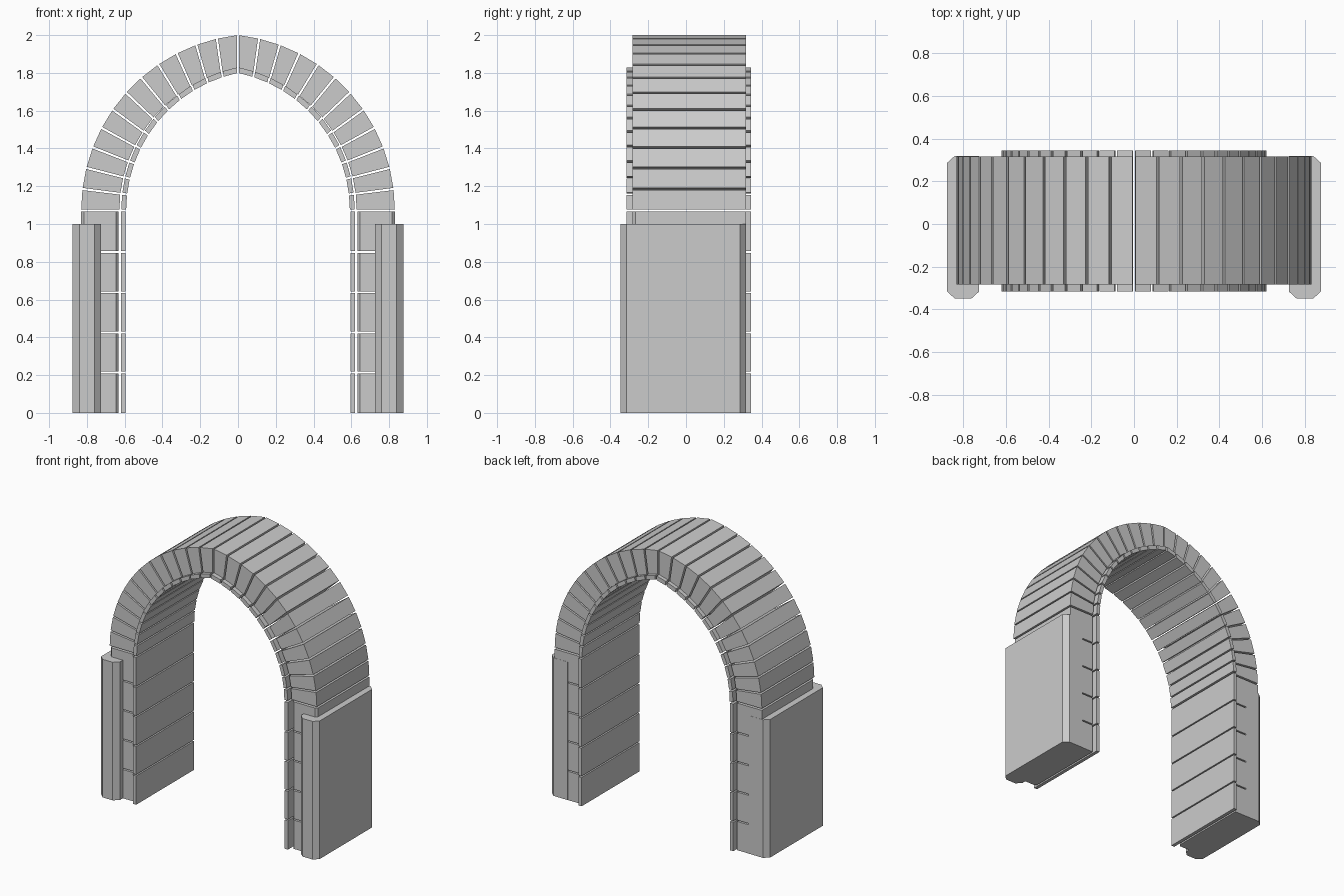
import bpy
import math

if "Cube" in bpy.data.objects:
    bpy.data.objects.remove(bpy.data.objects["Cube"])

SPRING = 1.072      # height where the arch starts
N = 12              # voussoirs per half
GAP = 0.006         # half width of each joint
COURSES = 5
PILLAR_TOP = 1.065
MAIN_Y = (-0.283, 0.317)
LINING_Y = (-0.315, 0.345)


def mesh_object(name, prisms):
    """Each prism is (bottom ring, top ring); mirrored to the left side."""
    verts, faces = [], []
    for a, b in prisms:
        o, n = len(verts), len(a)
        verts += a + b
        faces.append([o + i for i in reversed(range(n))])
        faces.append([o + n + i for i in range(n)])
        for i in range(n):
            j = (i + 1) % n
            faces.append([o + i, o + j, o + n + j, o + n + i])
    me = bpy.data.meshes.new(name)
    me.from_pydata(verts, [], faces)
    ob = bpy.data.objects.new(name, me)
    bpy.context.collection.objects.link(ob)
    mod = ob.modifiers.new("mirror", 'MIRROR')
    mod.use_mirror_merge = False
    return ob


def upright(plan, z0, z1):
    return ([(x, y, z0) for x, y in plan], [(x, y, z1) for x, y in plan])


def arc_point(start_x, top_z, f, shift):
    """Point on a pointed-arch curve at fraction f, moved along it by shift."""
    rise = top_z - SPRING
    c = (rise ** 2 - start_x ** 2) / (2 * start_x)
    r = start_x + c
    a = f * math.atan2(rise, c) + shift / r
    return r * math.cos(a) - c, SPRING + r * math.sin(a)


def ring(name, inner, outer, ys):
    prisms = []
    for i in range(N):
        pts = [arc_point(*inner, i / N, GAP * 0.85), arc_point(*outer, i / N, GAP),
               arc_point(*outer, (i + 1) / N, -GAP), arc_point(*inner, (i + 1) / N, -GAP * 0.85)]
        front = [(x, ys[0], z) for x, z in pts]
        back = [(x, ys[1], z) for x, z in pts]
        prisms.append((front, back))
    return mesh_object(name, prisms)


def courses(name, plan):
    h = PILLAR_TOP / COURSES
    return mesh_object(name, [upright(plan, i * h + (GAP * 0.8 if i else 0),
                                      (i + 1) * h - (GAP * 0.8 if i < COURSES - 1 else 0))
                              for i in range(COURSES)])


# Arch stones and the thin lining under them
ring("arch_stones", (0.628, 1.82), (0.83, 2.0), MAIN_Y)
ring("arch_lining", (0.592, 1.80), (0.618, 1.83), LINING_Y)

# Pillar bricks with chamfered front corners
y0, y1 = MAIN_Y
courses("pillar_bricks", [(0.645, y0), (0.815, y0), (0.83, y0 + 0.015),
                          (0.83, y1), (0.632, y1), (0.632, y0 + 0.015)])

# Thin pillar lining slabs
l0, l1 = LINING_Y
courses("pillar_lining", [(0.595, l0), (0.62, l0), (0.62, l1), (0.595, l1)])

# Outer buttress slabs
mesh_object("outer_slab", [upright([(0.76, -0.348), (0.84, -0.348), (0.875, -0.316),
                                    (0.875, 0.286), (0.84, 0.318), (0.725, 0.318),
                                    (0.725, -0.316)], 0.0, 1.0)])
